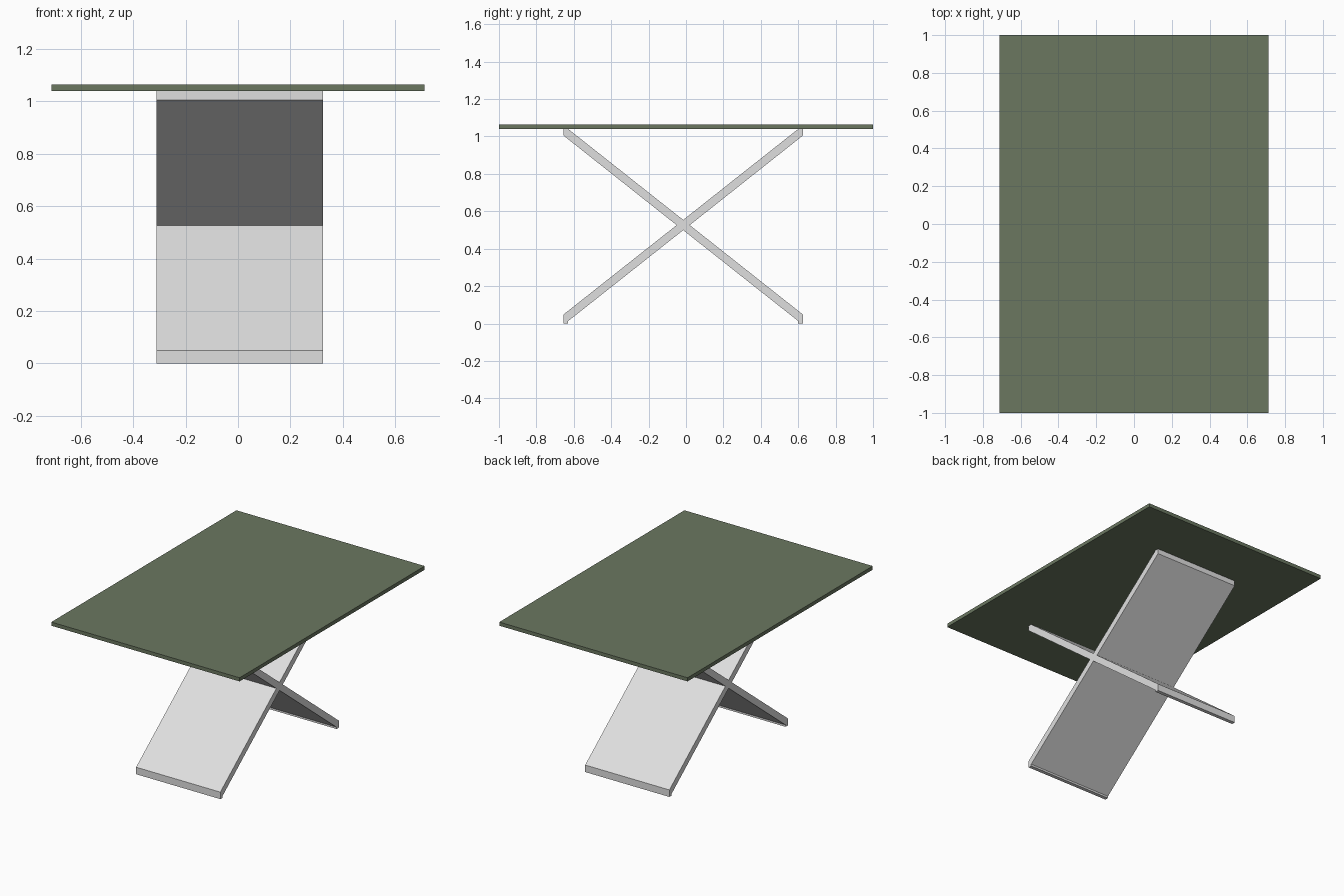
import bpy
import bmesh

cube = bpy.data.objects.get("Cube")
if cube:
    bpy.data.objects.remove(cube, do_unlink=True)


def make_material(name, colour):
    mat = bpy.data.materials.new(name)
    mat.use_nodes = True
    mat.diffuse_color = colour
    mat.node_tree.nodes["Principled BSDF"].inputs["Base Color"].default_value = colour
    return mat


def extrude_profile(name, profile, x_min, x_max, mat):
    """Extrude a (y, z) outline along x."""
    bm = bmesh.new()
    face = bm.faces.new([bm.verts.new((x_min, y, z)) for y, z in profile])
    result = bmesh.ops.extrude_face_region(bm, geom=[face])
    moved = [v for v in result["geom"] if isinstance(v, bmesh.types.BMVert)]
    bmesh.ops.translate(bm, verts=moved, vec=(x_max - x_min, 0, 0))
    bmesh.ops.recalc_face_normals(bm, faces=bm.faces)
    mesh = bpy.data.meshes.new(name)
    bm.to_mesh(mesh)
    bm.free()
    mesh.materials.append(mat)
    obj = bpy.data.objects.new(name, mesh)
    bpy.context.collection.objects.link(obj)
    return obj


green = make_material("muted green", (0.145, 0.185, 0.118, 1))
grey = make_material("light grey", (0.74, 0.74, 0.74, 1))

# Table top: a thin flat slab
extrude_profile("table_top", [(-1, 1.04), (1, 1.04), (1, 1.065), (-1, 1.065)],
                -0.712, 0.712, green)

# Crossed base: half of the X outline, mirrored about its slightly offset centre
centre_y = -0.015
half = [(0, 0.499), (0.615, 0.013), (0.615, 0), (0.64, 0), (0.64, 0.048),
        (0.035, 0.526), (0.64, 1.005), (0.64, 1.04), (0.615, 1.04), (0, 0.554)]
outline = half + [(-y, z) for y, z in reversed(half[1:-1])]
extrude_profile("crossed_base", [(y + centre_y, z) for y, z in outline],
                -0.312, 0.325, grey)
